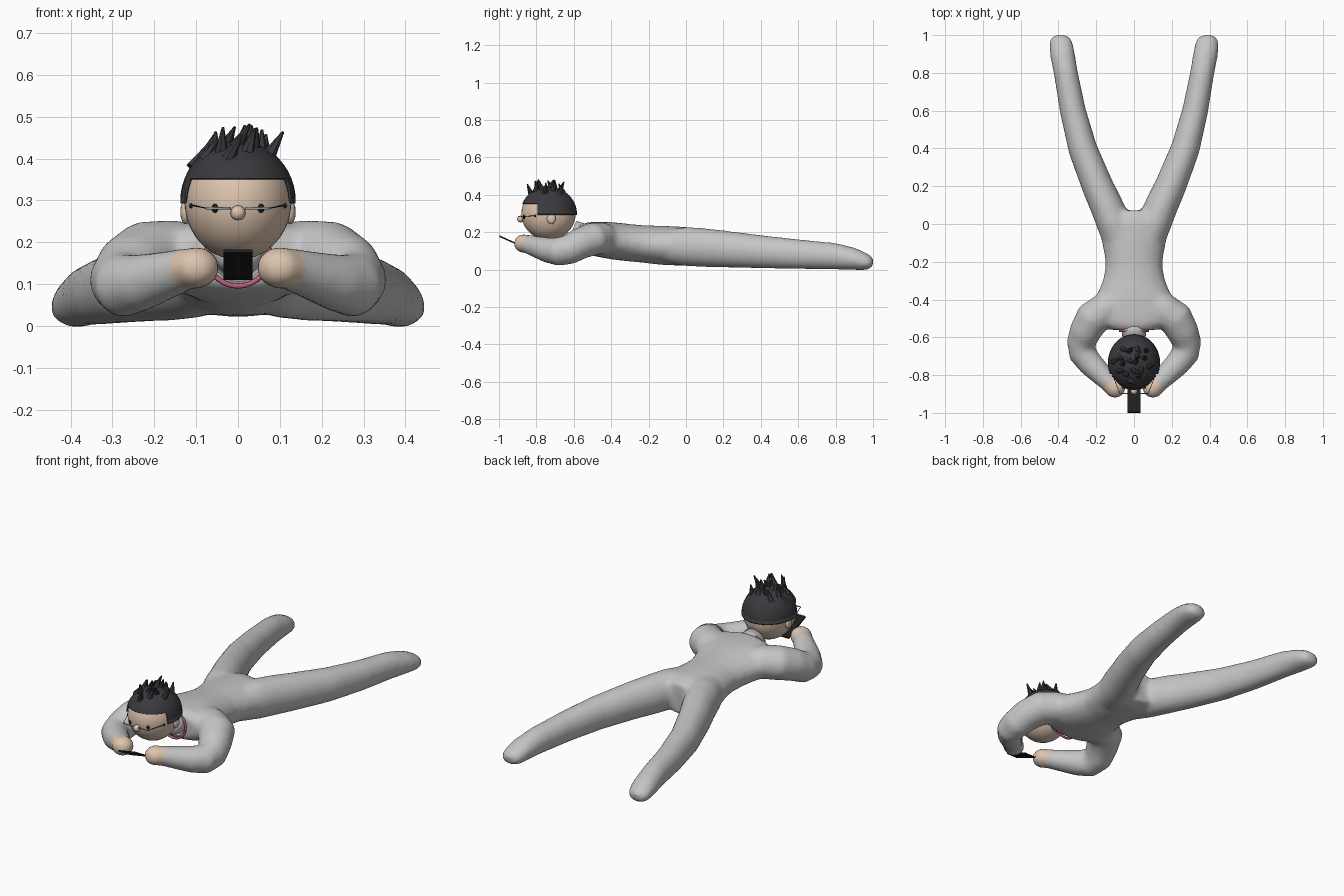
import bpy, bmesh, math, random
from mathutils import Vector, Matrix

if "Cube" in bpy.data.objects:
    bpy.data.objects.remove(bpy.data.objects["Cube"])

def material(name, rgb):
    m = bpy.data.materials.new(name)
    m.diffuse_color = (*rgb, 1)
    m.use_nodes = True
    m.node_tree.nodes["Principled BSDF"].inputs["Base Color"].default_value = m.diffuse_color
    return m

GREY = material("grey cloth", (0.56, 0.56, 0.56))
SKIN = material("skin", (0.73, 0.56, 0.43))
HAIR = material("black hair", (0.042, 0.042, 0.048))
BLACK = material("phone black", (0.012, 0.012, 0.013))
PINK = material("pink trim", (0.50, 0.12, 0.22))
STEEL = material("glasses metal", (0.35, 0.45, 0.52))

def finish(name, bm, *mats, smooth=True):
    me = bpy.data.meshes.new(name)
    bm.to_mesh(me)
    bm.free()
    for m in mats:
        me.materials.append(m)
    ob = bpy.data.objects.new(name, me)
    bpy.context.collection.objects.link(ob)
    for p in me.polygons:
        p.use_smooth = smooth
    return ob

def loft(bm, sections, n=20, grow=.006):
    """Closed tube through (x, y, z, half width, half height) sections."""
    pts = [Vector(s[:3]) for s in sections]
    rings = []
    for i, s in enumerate(sections):
        d = (pts[min(i + 1, len(pts) - 1)] - pts[max(i - 1, 0)]).normalized()
        side = d.cross(Vector((0, 0, 1))).normalized()
        up = side.cross(d)
        rings.append([bm.verts.new(pts[i] + side * (s[3] + grow) * math.cos(a)
                                   + up * (s[4] + grow) * math.sin(a))
                      for a in (2 * math.pi * k / n for k in range(n))])
    for r, q in zip(rings, rings[1:]):
        for k in range(n):
            bm.faces.new((r[k], r[(k + 1) % n], q[(k + 1) % n], q[k]))
    bm.faces.new(rings[0][::-1])
    bm.faces.new(rings[-1])

def ellipsoid(bm, c, r, seg=24):
    m = Matrix.Translation(c) @ Matrix.Diagonal((*r, 1))
    return bmesh.ops.create_uvsphere(bm, u_segments=seg, v_segments=seg // 2, radius=1, matrix=m)

def rod(bm, a, b, r, r2=None, seg=8):
    a, b = Vector(a), Vector(b)
    m = Matrix.Translation((a + b) / 2) @ (b - a).to_track_quat('Z', 'Y').to_matrix().to_4x4()
    bmesh.ops.create_cone(bm, cap_ends=True, segments=seg, radius1=r,
                          radius2=r if r2 is None else r2, depth=(b - a).length, matrix=m)

# Body: torso, legs and arms fused into one skin
bm = bmesh.new()
loft(bm, [(0, 0.07, .122, .10, .08), (0, 0, .124, .182, .098), (0, -.1, .128, .164, .099),
          (0, -.17, .132, .15, .097), (0, -.23, .137, .145, .094), (0, -.30, .143, .16, .094),
          (0, -.36, .15, .185, .094), (0, -.42, .157, .222, .092), (0, -.48, .163, .255, .086),
          (0, -.53, .168, .20, .08), (0, -.56, .167, .12, .066)])
for s in (1, -1):
    loft(bm, [(s * x, y, z, w, h) for x, y, z, w, h in (
        (.07, -.10, .124, .08, .085), (.105, 0, .123, .086, .099), (.147, .1, .117, .082, .098),
        (.193, .2, .11, .078, .093), (.272, .4, .095, .071, .083), (.324, .6, .082, .063, .074),
        (.361, .8, .071, .058, .065), (.379, .9, .056, .06, .053), (.388, .96, .041, .056, .04),
        (.391, .985, .035, .046, .029), (.391, 1.0, .033, .03, .016))])
    loft(bm, [(s * x, y, z, w, h) for x, y, z, w, h in (
        (.10, -.42, .168, .07, .07), (.155, -.455, .168, .084, .08), (.22, -.50, .163, .088, .082),
        (.258, -.57, .137, .079, .078), (.28, -.63, .105, .071, .074), (.274, -.685, .096, .067, .07),
        (.23, -.74, .104, .062, .062), (.17, -.80, .122, .053, .052), (.12, -.85, .137, .044, .044))])
    ellipsoid(bm, (s * .1, -.866, .139), (.057, .057, .051))
raw = finish("body_base", bm, GREY)
mod = raw.modifiers.new("fuse", 'REMESH')
mod.mode, mod.voxel_size = 'VOXEL', 0.013
mod = raw.modifiers.new("soften", 'SMOOTH')
mod.factor, mod.iterations = 0.5, 8
bpy.context.view_layer.update()
fused = raw.evaluated_get(bpy.context.evaluated_depsgraph_get())
bm = bmesh.new()
bm.from_mesh(fused.to_mesh())
bpy.data.objects.remove(raw)
# Bare hands beyond a clean cut at each wrist
for s in (1, -1):
    co, no = Vector((s * .125, -.842, .137)), Vector((-s * .7, -.7, .15)).normalized()
    near = [f for f in bm.faces if (f.calc_center_median() - co).length < .12]
    geom = list({e for f in near for e in f.edges} | {v for f in near for v in f.verts}) + near
    bmesh.ops.bisect_plane(bm, geom=geom, plane_co=co, plane_no=no)
    for f in bm.faces:
        c = f.calc_center_median()
        if c.x * s > 0 and c.y < -.75 and (c - co).dot(no) > 0:
            f.material_index = 1
finish("body", bm, GREY, SKIN)

# Neck covered by the shirt collar
bm = bmesh.new()
rod(bm, (0, -.53, .17), (0, -.61, .205), .07, .06, 24)
finish("neck", bm, GREY)

def ring(name, centre, major, minor, rot, mat, n=32, k=8):
    bm = bmesh.new()
    m = Matrix.Translation(centre) @ rot
    vs = [[bm.verts.new(m @ Vector(((major + minor * math.cos(b)) * math.cos(a),
                                    (major + minor * math.cos(b)) * math.sin(a), minor * math.sin(b))))
           for b in (2 * math.pi * j / k for j in range(k))]
          for a in (2 * math.pi * i / n for i in range(n))]
    for i in range(n):
        for j in range(k):
            p, q = vs[i], vs[(i + 1) % n]
            bm.faces.new((p[j], q[j], q[(j + 1) % k], p[(j + 1) % k]))
    return finish(name, bm, mat)

ring("collar_trim", (0, -.566, .17), .075, .006, Matrix.Rotation(math.radians(90), 4, 'X'), PINK)

# Head, ears and nose
HC = Vector((0, -.735, .298))
bm = bmesh.new()
ellipsoid(bm, HC, (.128, .145, .14), 40)
for s in (1, -1):
    ellipsoid(bm, (s * .125, -.72, .272), (.013, .024, .029), 16)
ellipsoid(bm, (0, -.885, .27), (.018, .018, .018), 16)
finish("head", bm, SKIN)

# Hair cap: shell cut along the fringe, with lower sides and back
bm = bmesh.new()
ellipsoid(bm, HC, (.138, .152, .144), 48)
for co, no in (((0, 0, .352), (0, 0, 1)), ((0, 0, .298), (0, 0, 1)), ((0, -.795, 0), (0, 1, 0))):
    bmesh.ops.bisect_plane(bm, geom=bm.verts[:] + bm.edges[:] + bm.faces[:], plane_co=co, plane_no=no)
drop = []
for f in bm.faces:
    c = f.calc_center_median()
    if c.z < .298 or (c.z < .352 and c.y < -.795):
        drop.append(f)
bmesh.ops.delete(bm, geom=drop, context='FACES')
cap = finish("hair_cap", bm, HAIR)
mod = cap.modifiers.new("thickness", 'SOLIDIFY')
mod.thickness, mod.offset = .006, -1

# Chunky hair spikes scattered over the crown, leaning unevenly
random.seed(8)
bm = bmesh.new()
for i in range(18):
    a, r = i * 2.4, .1 * math.sqrt((i + .6) / 18)
    x, y = r * math.cos(a) - .01, r * math.sin(a)
    z = .142 * math.sqrt(max(0, 1 - (x / .138) ** 2 - (y / .152) ** 2))
    base = HC + Vector((x, y, z - .008))
    lean = Vector((random.uniform(0, .035), random.uniform(-.03, .03), random.uniform(.045, .06)))
    rod(bm, base, base + lean, .017, .003, 7)
finish("hair_spikes", bm, HAIR, smooth=False)

# Eyes, with small dark marks at the temples
bm = bmesh.new()
for s in (1, -1):
    ellipsoid(bm, (s * .055, -.866, .281), (.008, .006, .011), 12)
    ellipsoid(bm, (s * .112, -.806, .287), (.005, .005, .006), 12)
finish("eyes", bm, BLACK)

# Glasses: a bar each side of the nose and thin side arms
bm = bmesh.new()
for s in (1, -1):
    rod(bm, (s * .017, -.897, .281), (s * .076, -.897, .281), .003)
finish("glasses_front", bm, STEEL)
bm = bmesh.new()
for s in (1, -1):
    rod(bm, (s * .075, -.897, .281), (s * .113, -.80, .289), .0015)
finish("glasses_arms", bm, BLACK)

# Phone held between the hands
bm = bmesh.new()
m = Matrix.Translation((0, -.925, .146)) @ Matrix.Rotation(math.radians(-24), 4, 'X')
bmesh.ops.create_cube(bm, size=1, matrix=m @ Matrix.Diagonal((.07, .16, .008, 1)))
finish("phone", bm, BLACK, smooth=False)
